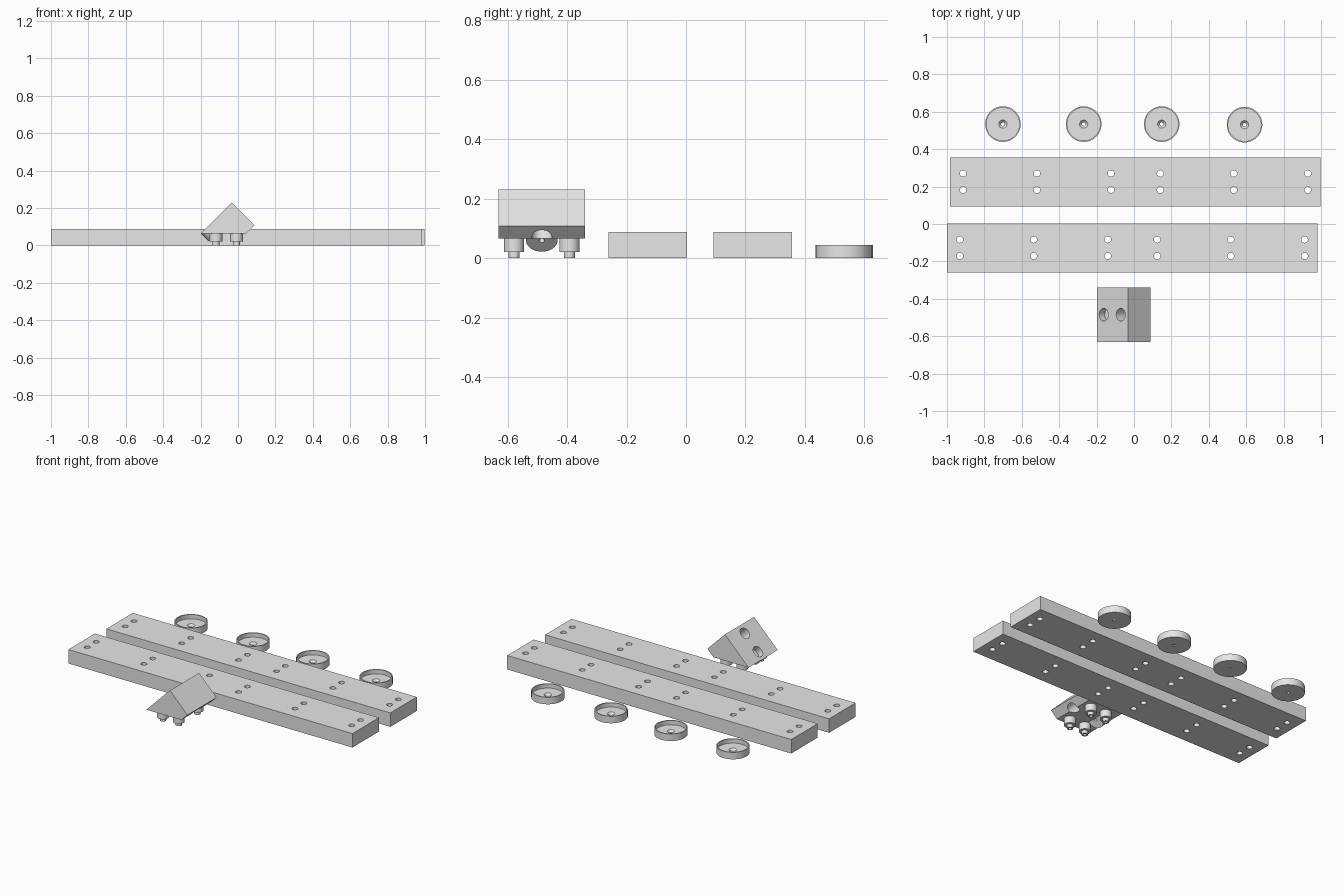
import bpy, bmesh, math
from mathutils import Vector

if "Cube" in bpy.data.objects:
    bpy.data.objects.remove(bpy.data.objects["Cube"])

grey = bpy.data.materials.new("plain grey")
grey.diffuse_color = (0.8, 0.8, 0.8, 1)
grey.use_nodes = True
grey.node_tree.nodes["Principled BSDF"].inputs["Base Color"].default_value = grey.diffuse_color


def make(name, bm):
    bmesh.ops.recalc_face_normals(bm, faces=bm.faces[:])
    me = bpy.data.meshes.new(name)
    bm.to_mesh(me)
    bm.free()
    me.materials.append(grey)
    ob = bpy.data.objects.new(name, me)
    bpy.context.collection.objects.link(ob)
    return ob


def rod(name, a, b, r, n=40):
    """Capped cylinder from point a to point b."""
    a, b = Vector(a), Vector(b)
    bm = bmesh.new()
    bmesh.ops.create_cone(bm, cap_ends=True, segments=n, radius1=r, radius2=r,
                          depth=(b - a).length)
    rot = Vector((0, 0, 1)).rotation_difference(b - a).to_matrix()
    for v in bm.verts:
        v.co = rot @ v.co + (a + b) / 2
    return make(name, bm)


def prism(name, profile, y0, y1):
    """Extrude an x-z outline along y."""
    bm = bmesh.new()
    f = bm.faces.new([bm.verts.new((x, y0, z)) for x, z in profile])
    ext = bmesh.ops.extrude_face_region(bm, geom=[f])["geom"]
    for v in ext:
        if isinstance(v, bmesh.types.BMVert):
            v.co.y = y1
    return make(name, bm)


def lathe(name, profile, centre, n=64):
    """Revolve a closed r-z outline about z."""
    bm = bmesh.new()
    rings = []
    for i in range(n):
        c, s = math.cos(math.tau * i / n), math.sin(math.tau * i / n)
        rings.append([bm.verts.new((centre[0] + r * c, centre[1] + r * s, z))
                      for r, z in profile])
    m = len(profile)
    for i in range(n):
        a, b = rings[i], rings[(i + 1) % n]
        for j in range(m):
            k = (j + 1) % m
            bm.faces.new((a[j], b[j], b[k], a[k]))
    return make(name, bm)


def select(ob):
    bpy.ops.object.select_all(action='DESELECT')
    ob.select_set(True)
    bpy.context.view_layer.objects.active = ob


def boolean(ob, tools, op):
    """Apply each tool to the object, then remove it."""
    for t in tools:
        select(ob)
        mod = ob.modifiers.new("cut", 'BOOLEAN')
        mod.operation, mod.solver, mod.object = op, 'EXACT', t
        bpy.ops.object.modifier_apply(modifier=mod.name)
        bpy.data.objects.remove(t)


def smooth(ob):
    select(ob)
    bpy.ops.object.shade_smooth_by_angle(angle=math.radians(30))


# Two long planks, each drilled with six pairs of holes
HOLES = (0.069, 0.464, 0.86, 1.124, 1.517, 1.912)
for name, x0, y0, y1, rows in (("front_plank", -1.0, -0.26, 0.003, (-0.171, -0.083)),
                               ("back_plank", -0.983, 0.093, 0.356, (0.182, 0.27))):
    x1 = x0 + 1.98
    plank = prism(name, [(x0, 0), (x1, 0), (x1, 0.088), (x0, 0.088)], y0, y1)
    drills = [rod("drill", (x0 + h, y, -0.05), (x0 + h, y, 0.15), 0.0175, 24)
              for h in HOLES for y in rows]
    boolean(plank, drills, 'DIFFERENCE')
    smooth(plank)

# Four shallow round cups with a countersunk screw hole
CUP = [(0.0095, 0), (0.095, 0), (0.095, 0.044), (0.088, 0.044),
       (0.088, 0.017), (0.022, 0.017), (0.0095, 0.004)]
for i, (x, y) in enumerate(((-0.701, 0.534), (-0.269, 0.534),
                            (0.148, 0.534), (0.591, 0.531))):
    smooth(lathe(f"cup_{i + 1}", CUP, (x, y)))

# Wedge-topped drilling block
YC, BASE = -0.485, 0.065
block = prism("guide_block", [(-0.198, BASE), (0.046, BASE), (0.089, 0.108),
                              (-0.033, 0.23)], -0.63, -0.34)


def slanted(s, d0, d1, r):
    """Rod square to the left slope; s = x + z on its axis, d = x - z at its ends."""
    return rod("slanted", ((s + d0) / 2, YC, (s - d0) / 2),
               ((s + d1) / 2, YC, (s - d1) / 2), r)


# Round boss below the lower hole, and four stepped feet
FEET = [(x, YC + dy) for x in (-0.118, -0.008) for dy in (-0.093, 0.093)]
parts = [slanted(-0.061, -0.260, -0.179, 0.053)]
parts += [rod("foot", (x, y, 0.021), (x, y, BASE + 0.02), 0.034) for x, y in FEET]
parts += [rod("peg", (x, y, 0), (x, y, BASE + 0.01), 0.0185) for x, y in FEET]
boolean(block, parts, 'UNION')

# Blind lower hole with a screw hole, open upper hole, and screw holes in the feet
cuts = [slanted(-0.061, -0.4, -0.205, 0.034),
        slanted(-0.061, -0.3, -0.1, 0.009),
        slanted(0.121, -0.4, 0.08, 0.034)]
cuts += [rod("pilot", (x, y, -0.05), (x, y, 0.09), 0.010, 24) for x, y in FEET]
boolean(block, cuts, 'DIFFERENCE')
smooth(block)
